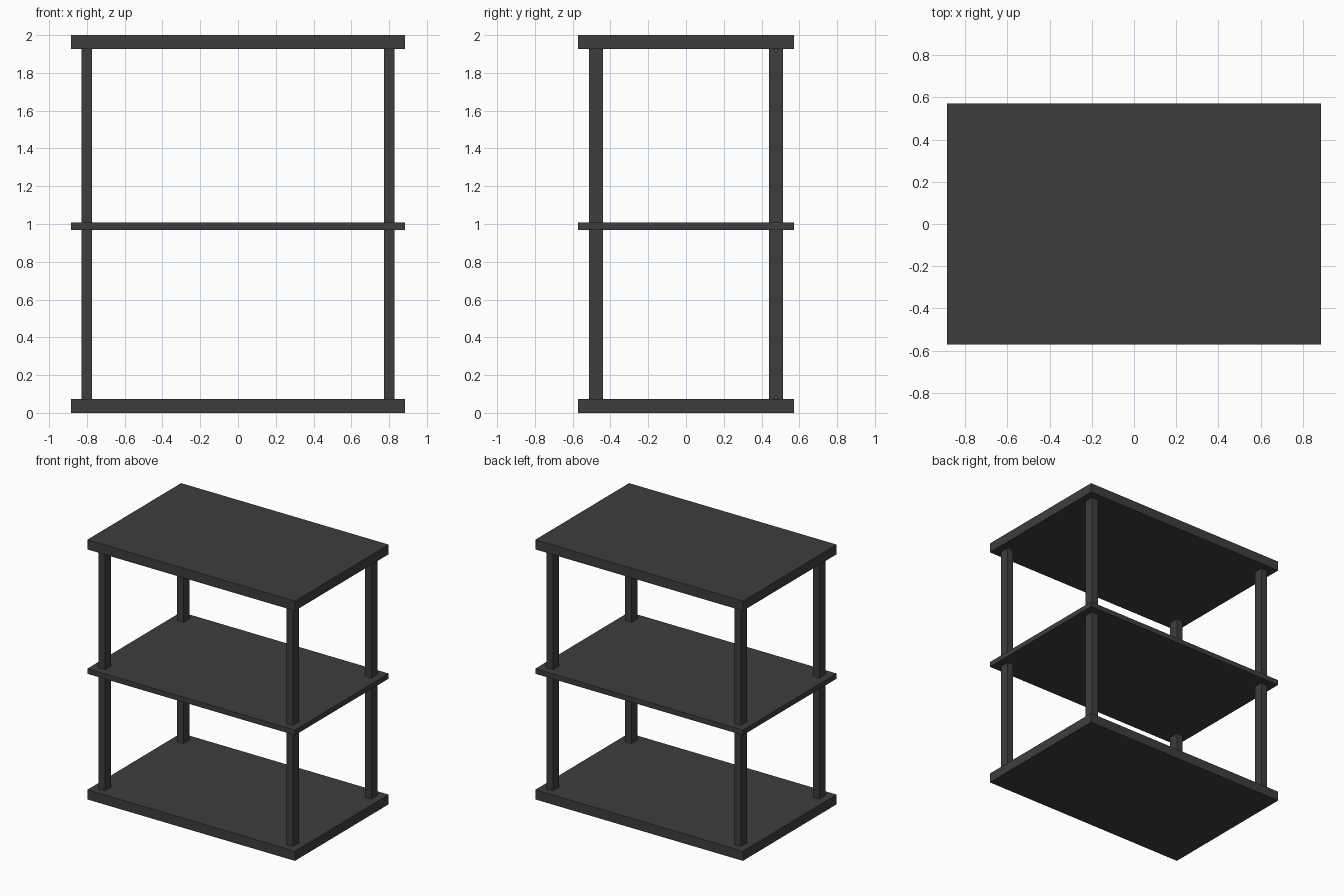
import bpy

if "Cube" in bpy.data.objects:
    bpy.data.objects.remove(bpy.data.objects["Cube"])

charcoal = bpy.data.materials.new("charcoal")
charcoal.diffuse_color = (0.048, 0.048, 0.048, 1)
charcoal.use_nodes = True
charcoal.node_tree.nodes["Principled BSDF"].inputs["Base Color"].default_value = charcoal.diffuse_color


def box(name, x, y, z):
    """Box from (min, max) ranges on each axis."""
    bpy.ops.mesh.primitive_cube_add(size=1, location=[(a + b) / 2 for a, b in (x, y, z)])
    ob = bpy.context.object
    ob.name = name
    ob.scale = [b - a for a, b in (x, y, z)]
    bpy.ops.object.transform_apply(location=False, rotation=False, scale=True)
    ob.data.materials.append(charcoal)
    return ob


W, D = 0.885, 0.571       # half width and half depth of the shelves
T = 0.074                 # thickness of the top and bottom boards

# Three shelves, the middle one thinner
for name, z in (("bottom_shelf", (0, T)),
                ("middle_shelf", (0.968, 1.007)),
                ("top_shelf", (2 - T, 2))):
    box(name, (-W, W), (-D, D), z)

# Four corner posts running between the top and bottom shelves
for sx, side in ((-1, "left"), (1, "right")):
    for sy, end in ((-1, "front"), (1, "back")):
        x = sorted((sx * 0.774, sx * 0.828))
        y = sorted((sy * 0.44, sy * 0.514))
        box(f"{end}_{side}_post", x, y, (T, 2 - T))
